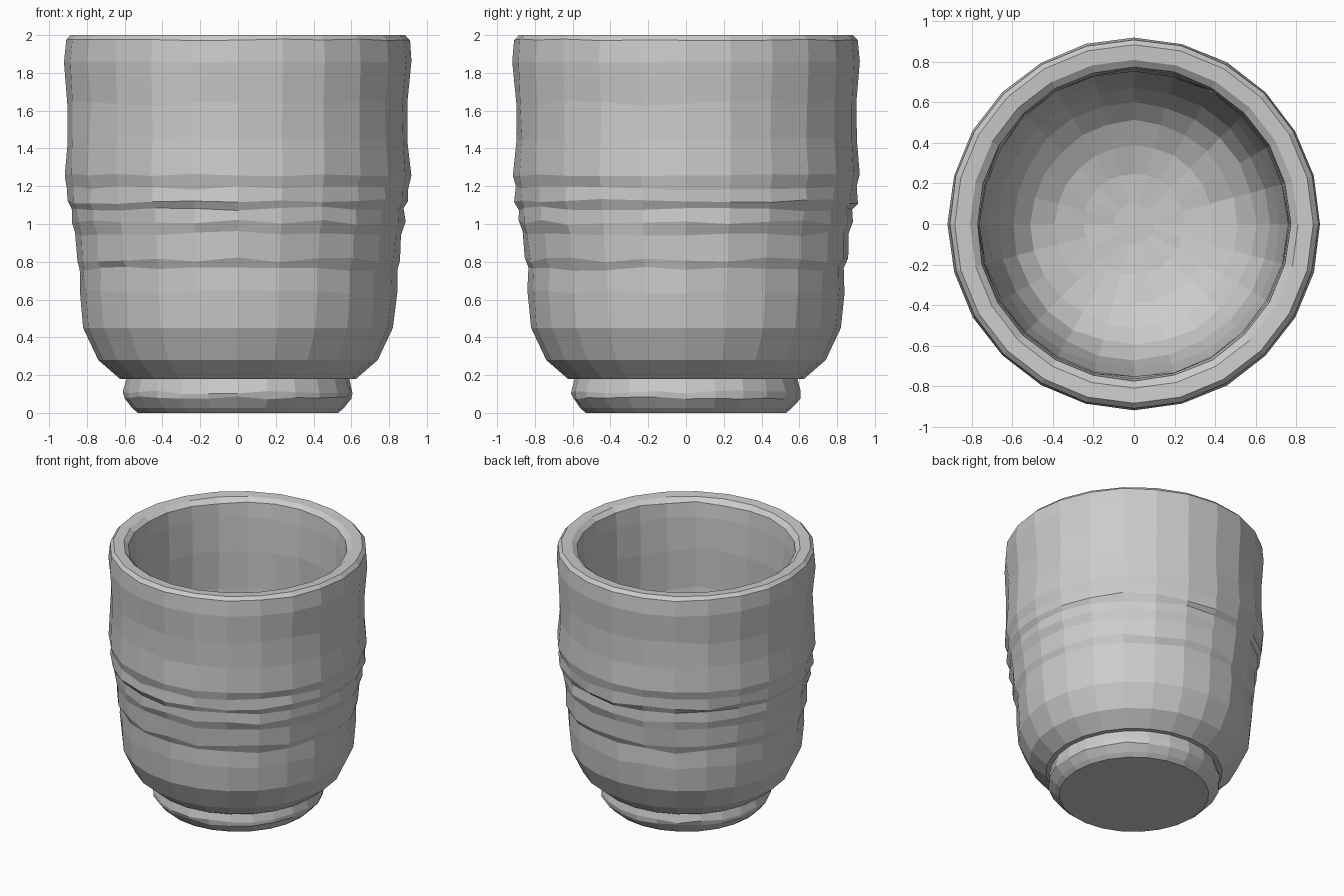
import bpy, bmesh, math, random

if "Cube" in bpy.data.objects:
    bpy.data.objects.remove(bpy.data.objects["Cube"])

random.seed(4)
SIDES = 24


def lathe(name, profile, wobble=0.0, close_start=False, close_end=False):
    """Revolve (radius, z, wobble on/off) points into a faceted shell."""
    bm = bmesh.new()
    rings = []
    for r, z, uneven in profile:
        ring = []
        for i in range(SIDES):
            a = 2 * math.pi * i / SIDES
            k = wobble * uneven
            rr = r + random.uniform(-k, k * 0.6)
            zz = z + random.uniform(-k, k) * 1.5
            ring.append(bm.verts.new((rr * math.cos(a), rr * math.sin(a), zz)))
        rings.append(ring)
    for lo, hi in zip(rings, rings[1:]):
        for i in range(SIDES):
            j = (i + 1) % SIDES
            bm.faces.new((lo[i], lo[j], hi[j], hi[i]))
    if close_start:
        bm.faces.new(rings[0][::-1])
    if close_end:
        bm.faces.new(rings[-1])
    mesh = bpy.data.meshes.new(name)
    bm.to_mesh(mesh)
    bm.free()
    obj = bpy.data.objects.new(name, mesh)
    bpy.context.collection.objects.link(obj)
    return obj


# Foot ring with a flat underside and chamfered lower edge
lathe("foot", [(0.53, 0, 0), (0.56, 0.025, 0), (0.605, 0.08, 1),
               (0.607, 0.11, 1), (0.59, 0.18, 0)],
      wobble=0.006, close_start=True)

# Outer wall: curved base, throwing ridges, gently flared top
outer = [(0.59, 0.18, 0), (0.625, 0.18, 0), (0.74, 0.28, 0), (0.82, 0.45, 0),
         (0.838, 0.64, 1), (0.842, 0.76, 1), (0.858, 0.81, 1),
         (0.866, 0.95, 1), (0.884, 1.01, 1), (0.884, 1.08, 1),
         (0.905, 1.12, 1), (0.903, 1.19, 1), (0.917, 1.26, 0.6),
         (0.905, 1.45, 1), (0.905, 1.64, 1), (0.92, 1.86, 0.3)]
# Rounded lip
lip = [(0.91, 1.975, 0.3), (0.885, 2.0, 0), (0.81, 1.995, 0), (0.775, 1.965, 0.5)]
# Inner wall running down into a bowl-shaped floor
inner = [(0.765, 1.85, 0.6), (0.76, 1.6, 1), (0.765, 1.3, 1), (0.75, 1.05, 1),
         (0.72, 0.8, 1), (0.67, 0.58, 1), (0.60, 0.45, 1), (0.51, 0.37, 1),
         (0.39, 0.31, 0.6), (0.25, 0.275, 0.5), (0.1, 0.26, 0)]
lathe("cup_body", outer + lip + inner, wobble=0.009, close_end=True)
